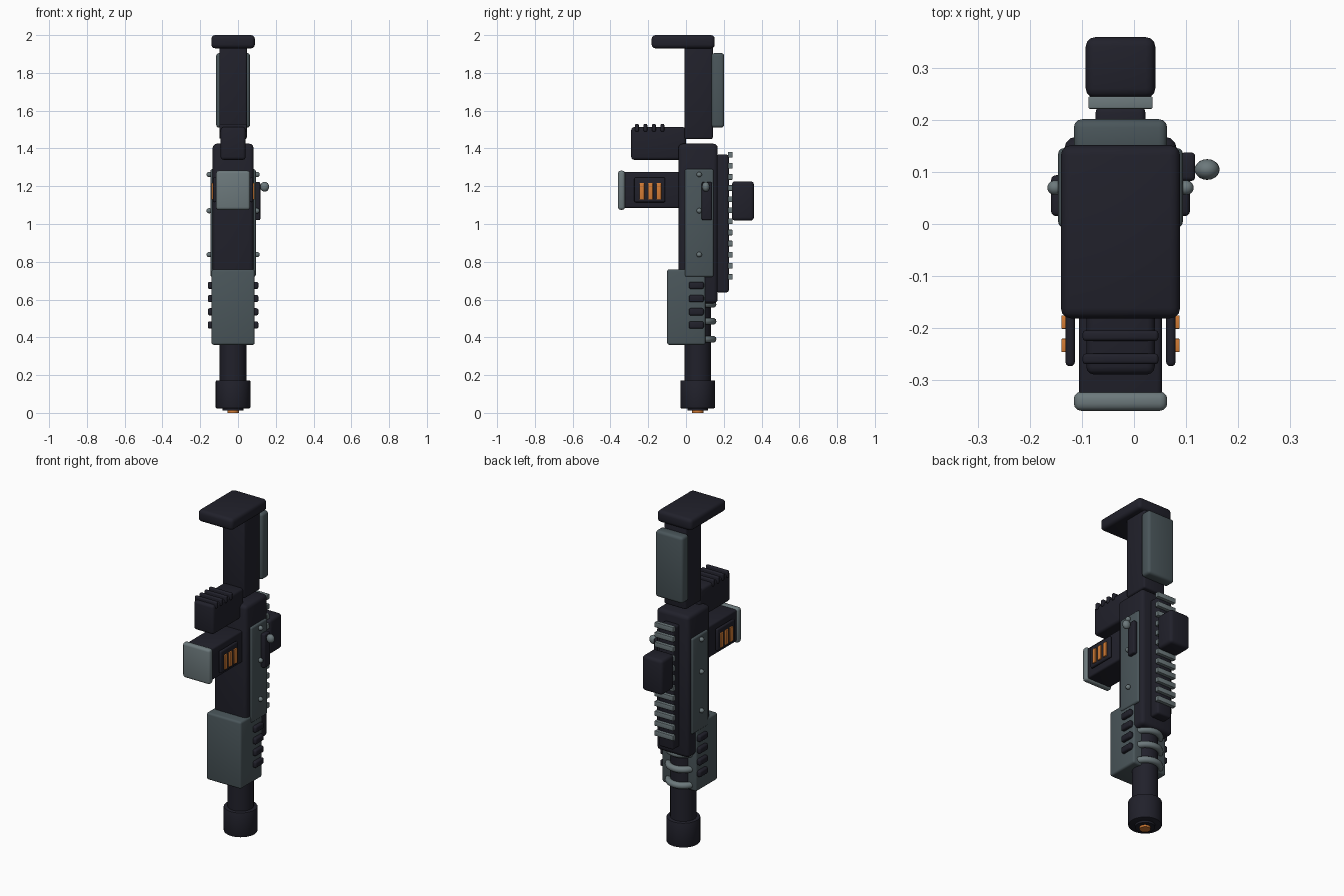
import bpy, bmesh, math
from mathutils import Matrix

if "Cube" in bpy.data.objects:
    bpy.data.objects.remove(bpy.data.objects["Cube"])

CX = -0.026          # mid-plane of the body
BY = 0.062           # barrel axis


def material(name, rgb):
    m = bpy.data.materials.new(name)
    m.diffuse_color = (*rgb, 1)
    m.use_nodes = True
    m.node_tree.nodes["Principled BSDF"].inputs["Base Color"].default_value = m.diffuse_color
    return m


DARK = material("near black", (0.015, 0.015, 0.024))
GREY = material("gunmetal grey", (0.068, 0.092, 0.102))
STEEL = material("light steel", (0.15, 0.19, 0.20))
ORANGE = material("orange", (0.65, 0.20, 0.035))


def finish(name, bm, mat):
    bmesh.ops.recalc_face_normals(bm, faces=bm.faces)
    me = bpy.data.meshes.new(name)
    bm.to_mesh(me)
    bm.free()
    me.materials.append(mat)
    ob = bpy.data.objects.new(name, me)
    bpy.context.collection.objects.link(ob)
    bpy.ops.object.select_all(action='DESELECT')
    ob.select_set(True)
    bpy.context.view_layer.objects.active = ob
    bpy.ops.object.shade_smooth_by_angle(angle=math.radians(35))
    return ob


def box(name, x, y, z, mat, bevel=0.012):
    """Rounded box from (min, max) ranges."""
    bm = bmesh.new()
    bmesh.ops.create_cube(bm, size=1)
    for v in bm.verts:
        for i, (a, b) in enumerate((x, y, z)):
            v.co[i] = a if v.co[i] < 0 else b
    if bevel:
        bmesh.ops.bevel(bm, geom=bm.edges[:], offset=bevel, segments=3,
                        profile=0.5, affect='EDGES', clamp_overlap=True)
    return finish(name, bm, mat)


def mid(half):
    return (CX - half, CX + half)


def tube(name, r, z0, z1, mat, bevel=0.006):
    bm = bmesh.new()
    bmesh.ops.create_cone(bm, cap_ends=True, segments=32, radius1=r, radius2=r, depth=z1 - z0,
                          matrix=Matrix.Translation((CX, BY, (z0 + z1) / 2)))
    if bevel:
        rims = [e for e in bm.edges if abs(e.verts[0].co.z - e.verts[1].co.z) < 1e-5]
        bmesh.ops.bevel(bm, geom=rims, offset=bevel, segments=2, profile=0.5, affect='EDGES')
    return finish(name, bm, mat)


def ball(name, c, r, mat):
    bm = bmesh.new()
    bmesh.ops.create_uvsphere(bm, u_segments=20, v_segments=12, radius=1,
                              matrix=Matrix.Translation(c) @ Matrix.Diagonal((*r, 1)))
    return finish(name, bm, mat)


def sided(s, a, b):
    """x range lying a..b outward from the mid-plane on side s."""
    return tuple(sorted((CX + s * a, CX + s * b)))


# Stock: butt plate, column and cheek pad
box("butt_plate", mid(0.115), (-0.182, 0.152), (1.93, 2.0), DARK, 0.02)
box("stock_column", mid(0.073), (-0.008, 0.142), (1.45, 1.945), DARK, 0.01)
box("cheek_pad", mid(0.09), (0.135, 0.202), (1.51, 1.905), GREY, 0.016)

# Grip with finger ribs
box("grip", mid(0.066), (-0.29, 0.0), (1.34, 1.513), DARK, 0.015)
for i in range(4):
    y = -0.26 + i * 0.045
    box(f"grip_rib_{i}", mid(0.073), (y - 0.01, y + 0.01), (1.49, 1.53), DARK, 0.006)

# Receiver and forward handguard
box("receiver", mid(0.108), (-0.04, 0.168), (0.58, 1.425), DARK, 0.022)
box("handguard", mid(0.114), (-0.10, 0.103), (0.36, 0.76), GREY, 0.012)

# Magazine
box("magazine", mid(0.08), (-0.335, -0.02), (1.085, 1.275), DARK, 0.01)
box("magazine_base", mid(0.09), (-0.36, -0.323), (1.075, 1.282), STEEL, 0.014)

# Parts mirrored on both sides
for s, side in ((-1, "left"), (1, "right")):
    box(f"side_plate_{side}", sided(s, 0.095, 0.12), (-0.006, 0.146), (0.72, 1.29), GREY, 0.01)
    for i, z in enumerate((1.262, 1.07, 0.838)):
        ball(f"rivet_{side}_{i}", (CX + s * 0.126, 0.07, z), (0.015, 0.014, 0.014), STEEL)
    for i in range(4):
        z = 0.465 + i * 0.07
        box(f"vent_{side}_{i}", sided(s, 0.1, 0.134), (0.015, 0.094), (z - 0.019, z + 0.019), DARK, 0.01)
    box(f"magazine_panel_{side}", sided(s, 0.088, 0.106), (-0.274, -0.11), (1.115, 1.247), DARK, 0.008)
    for i in range(3):
        y = -0.234 + i * 0.045
        box(f"indicator_{side}_{i}", sided(s, 0.098, 0.114), (y - 0.013, y + 0.013), (1.13, 1.217), ORANGE, 0.002)

# Charging handle on the right
box("charging_slot", (0.09, 0.118), (0.083, 0.138), (1.02, 1.222), DARK, 0.008)
ball("charging_knob", (0.141, 0.105, 1.197), (0.024, 0.02, 0.026), STEEL)

# Rail with cross teeth and sight block
box("rail", mid(0.048), (0.16, 0.227), (0.638, 1.367), DARK, 0.012)
for i in range(12):
    z = 0.72 + i * 0.0588
    box(f"rail_tooth_{i}", mid(0.062), (0.222, 0.246), (z - 0.015, z + 0.015), STEEL, 0.003)
box("sight_block", mid(0.067), (0.243, 0.36), (1.018, 1.226), DARK, 0.018)

# Barrel, muzzle, and glowing bore
tube("barrel", 0.071, 0.15, 0.62, DARK, 0)
tube("muzzle", 0.092, 0.024, 0.172, DARK)
tube("muzzle_ring", 0.055, 0.012, 0.04, DARK, 0)
tube("bore", 0.03, 0.0, 0.03, ORANGE, 0)

# Bands around the barrel
for i, z in enumerate((0.39, 0.485, 0.575)):
    bpy.ops.mesh.primitive_torus_add(major_radius=0.08, minor_radius=0.019, major_segments=36,
                                     minor_segments=10, location=(CX, BY, z))
    band = bpy.context.object
    band.name = f"barrel_band_{i}"
    band.data.materials.append(STEEL)
    bpy.ops.object.shade_smooth_by_angle(angle=math.radians(60))
